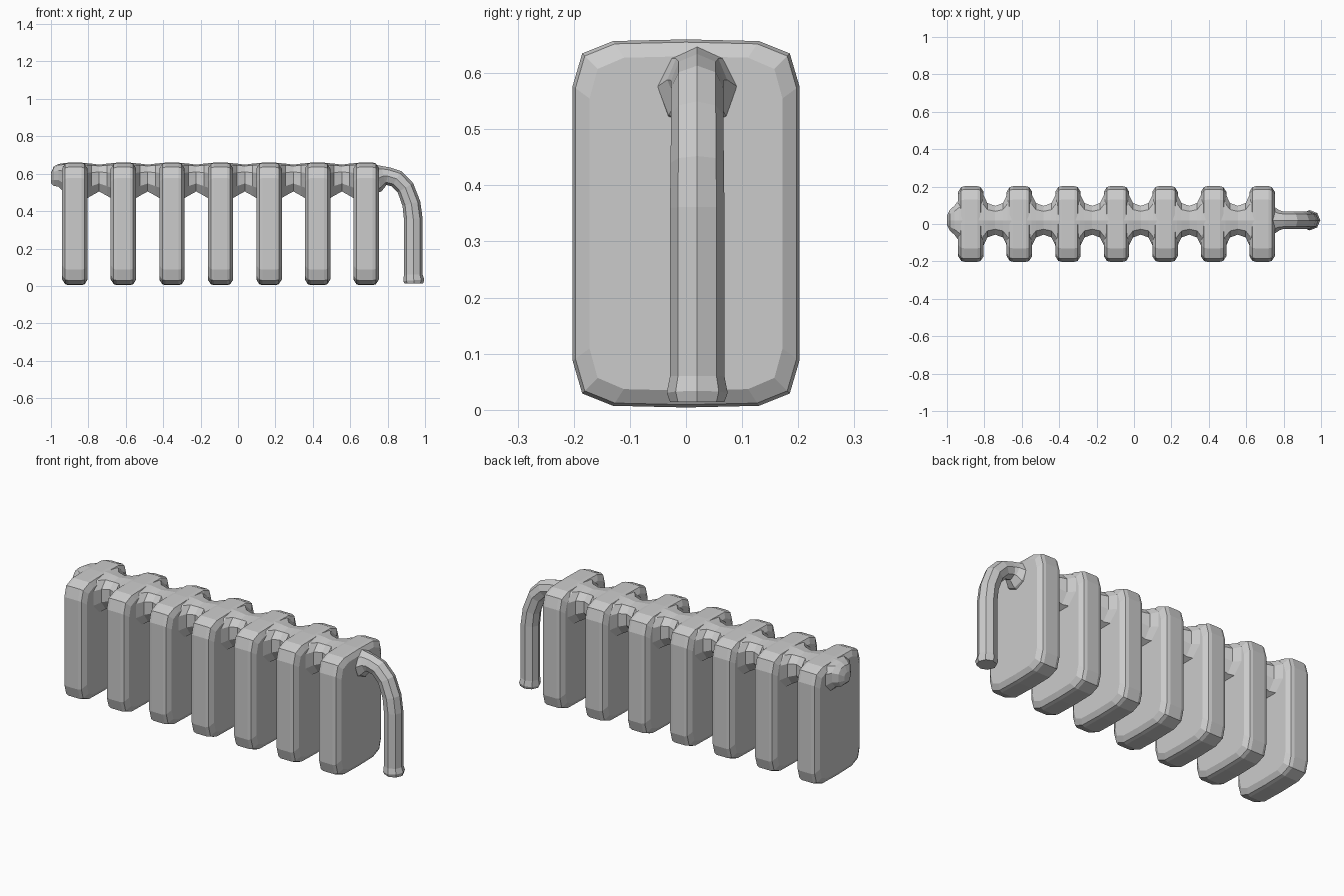
import bpy, bmesh, math
from mathutils import Vector

if "Cube" in bpy.data.objects:
    bpy.data.objects.remove(bpy.data.objects["Cube"])

PIPE_Y = 0.02


def loft(name, rings):
    """Skin a list of equal-length closed rings and cap both ends."""
    bm = bmesh.new()
    loops = [[bm.verts.new(p) for p in ring] for ring in rings]
    n = len(loops[0])
    for a, b in zip(loops, loops[1:]):
        for i in range(n):
            j = (i + 1) % n
            bm.faces.new((a[i], a[j], b[j], b[i]))
    bm.faces.new(loops[0])
    bm.faces.new(loops[-1])
    bmesh.ops.recalc_face_normals(bm, faces=bm.faces)
    mesh = bpy.data.meshes.new(name)
    bm.to_mesh(mesh)
    bm.free()
    obj = bpy.data.objects.new(name, mesh)
    bpy.context.collection.objects.link(obj)
    return obj


def fin_ring(x, inset):
    """Rounded rectangle outline of a fin, shrunk by inset."""
    quarter = [(0.202, 0.245), (0.185, 0.303), (0.13, 0.325), (0.0, 0.328)]
    right = quarter + [(-y, z) for y, z in quarter[-2::-1]]
    outline = right + [(-y, -z) for y, z in right]
    ky, kz = 1 - inset / 0.202, 1 - inset / 0.328
    return [(x, y * ky, 0.332 + z * kz) for y, z in outline]


def link_ring(x, half_y, z0, z1):
    """Chamfered box section of the header pipe."""
    mid, h = (z0 + z1) / 2, (z1 - z0) / 2
    pts = [(1, .45), (.62, .9), (0, 1), (-.62, .9), (-1, .45),
           (-1, -.4), (-.6, -1), (.6, -1), (1, -.4)]
    return [(x, PIPE_Y + half_y * a, mid + h * b) for a, b in pts]


# Seven fins with bevelled edges
centres = [-0.872 + 0.2595 * i for i in range(7)]
for i, c in enumerate(centres):
    loft(f"fin_{i + 1}", [fin_ring(c + x, s) for x, s in
         [(-0.068, 0.03), (-0.052, 0.005), (-0.035, 0),
          (0.035, 0), (0.052, 0.005), (0.068, 0.03)]])

# Flared header links between neighbouring fins
for i, (a, b) in enumerate(zip(centres, centres[1:])):
    m = (a + b) / 2
    half = (b - a) / 2
    prof = [(0.04, 0.16, 0.45, 0.658), (0.065, 0.14, 0.468, 0.656),
            (0.088, 0.092, 0.482, 0.654), (half, 0.077, 0.505, 0.648)]
    rings = [link_ring(a + x, h, z0, z1) for x, h, z0, z1 in prof]
    rings += [link_ring(b - x, h, z0, z1) for x, h, z0, z1 in prof[-2::-1]]
    loft(f"header_link_{i + 1}", rings)

# Rounded plug on the left end
loft("end_plug", [link_ring(*r) for r in
     [(-1.0, 0.025, 0.55, 0.605), (-0.985, 0.055, 0.535, 0.638),
      (-0.96, 0.078, 0.53, 0.652), (-0.935, 0.11, 0.505, 0.656),
      (-0.89, 0.15, 0.48, 0.658)]])

# Bent supply pipe with flared root and foot
path = [(0.70, 0.572, 0.086), (0.752, 0.576, 0.073), (0.778, 0.588, 0.055),
        (0.80, 0.587, 0.048), (0.848, 0.573, 0.048), (0.895, 0.525, 0.048),
        (0.927, 0.44, 0.049), (0.937, 0.36, 0.05), (0.937, 0.06, 0.05),
        (0.94, 0.03, 0.056), (0.94, 0.014, 0.05)]
rings = []
for i, (x, z, r) in enumerate(path):
    p, q = path[max(i - 1, 0)], path[min(i + 1, len(path) - 1)]
    t = Vector((q[0] - p[0], 0, q[1] - p[1])).normalized()
    out = Vector((-t.z, 0, t.x))
    ring = []
    for k in range(8):
        ang = k * math.pi / 4
        ring.append(Vector((x, PIPE_Y, z)) + out * (r * math.cos(ang))
                    + Vector((0, r * 0.97 * math.sin(ang), 0)))
    rings.append(ring)
loft("supply_pipe", rings)
